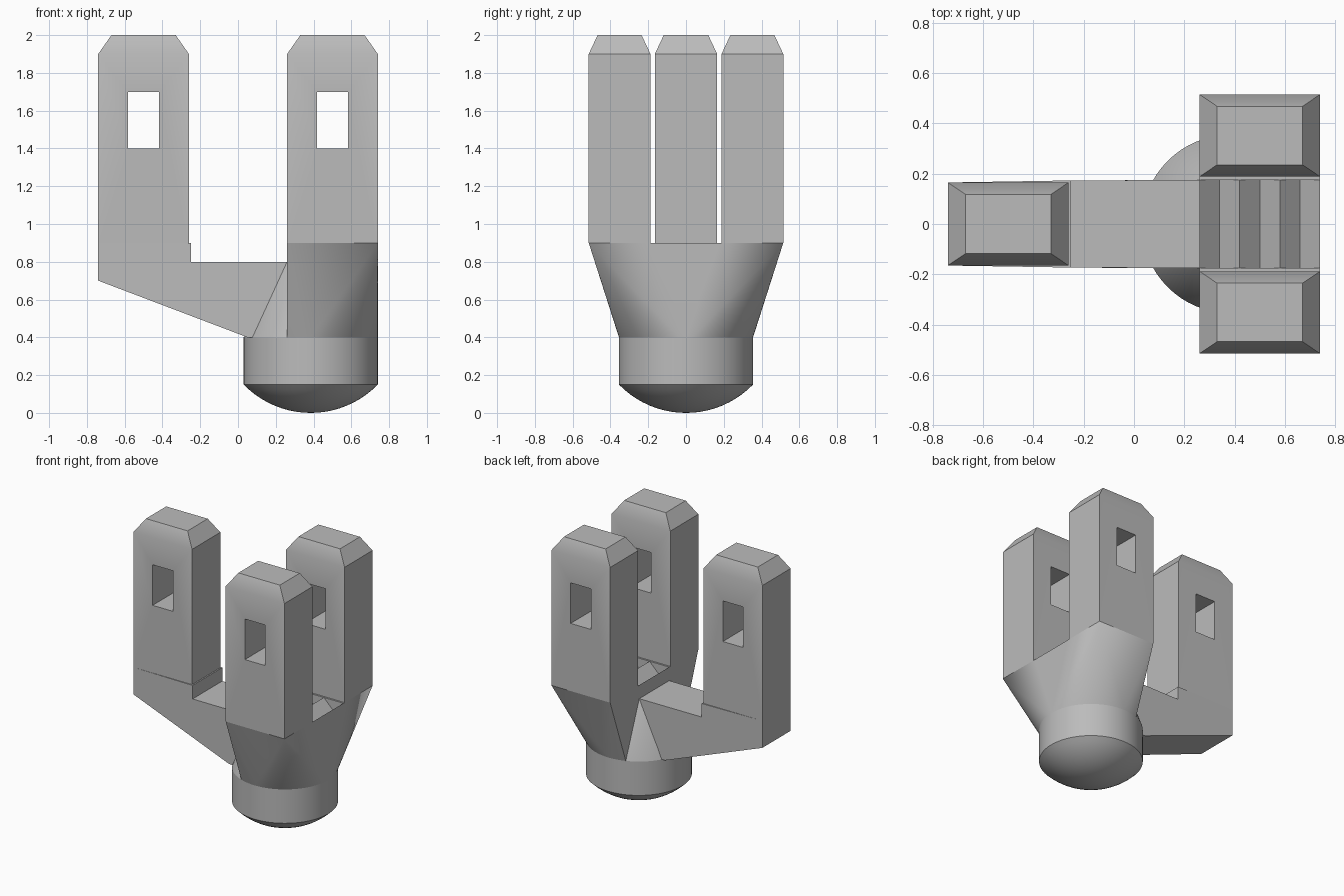
import bpy, bmesh, math
from mathutils import Matrix

old = bpy.data.objects.get("Cube")
if old:
    bpy.data.objects.remove(old, do_unlink=True)

grey = bpy.data.materials.new("plain grey")
grey.use_nodes = True
colour = (0.5, 0.5, 0.5, 1)
grey.diffuse_color = colour
grey.node_tree.nodes["Principled BSDF"].inputs["Base Color"].default_value = colour

CX, R = 0.385, 0.355        # socket centre and radius
X0, X1 = 0.26, 0.74         # near and far side of the twin prongs
OUT, GAP, ARM = 0.515, 0.185, 0.175
SHOULDER, NECK = 0.9, 0.4


def make(name, bm):
    bmesh.ops.recalc_face_normals(bm, faces=bm.faces)
    mesh = bpy.data.meshes.new(name)
    bm.to_mesh(mesh)
    bm.free()
    mesh.materials.append(grey)
    ob = bpy.data.objects.new(name, mesh)
    bpy.context.scene.collection.objects.link(ob)
    return ob


def hull(name, points):
    bm = bmesh.new()
    for p in points:
        bm.verts.new(p)
    res = bmesh.ops.convex_hull(bm, input=bm.verts)
    spare = {g for g in res["geom_interior"] + res["geom_unused"]
             if isinstance(g, bmesh.types.BMVert)}
    bmesh.ops.delete(bm, geom=list(spare), context="VERTS")
    bmesh.ops.dissolve_limit(bm, angle_limit=0.002, verts=bm.verts, edges=bm.edges)
    return make(name, bm)


def prism(name, profile, width):
    """Extrude an x-z profile to both sides; width gives half thickness at x."""
    bm = bmesh.new()
    sides = [[bm.verts.new((x, s * width(x), z)) for x, z in profile] for s in (-1, 1)]
    for side in sides:
        bm.faces.new(side)
    n = len(profile)
    for i in range(n):
        j = (i + 1) % n
        bm.faces.new((sides[0][i], sides[0][j], sides[1][j], sides[1][i]))
    return make(name, bm)


def cut(ob, cutter):
    mod = ob.modifiers.new("cut", "BOOLEAN")
    mod.operation, mod.solver, mod.object = "DIFFERENCE", "EXACT", cutter
    bpy.context.view_layer.update()
    graph = bpy.context.evaluated_depsgraph_get()
    mesh = bpy.data.meshes.new_from_object(ob.evaluated_get(graph))
    ob.modifiers.clear()
    ob.data = mesh
    bpy.data.objects.remove(cutter, do_unlink=True)


def smooth(ob):
    bpy.ops.object.select_all(action="DESELECT")
    ob.select_set(True)
    bpy.context.view_layer.objects.active = ob
    bpy.ops.object.shade_smooth_by_angle(angle=math.radians(30))


def prong(name, x0, x1, y0, y1, bottom):
    """Upright bar with a tapered tip and a rectangular slot."""
    pts = [(x, y, z) for x in (x0, x1) for y in (y0, y1) for z in (bottom, 1.9)]
    pts += [(x, y, 2) for x in (x0 + 0.07, x1 - 0.07) for y in (y0 + 0.047, y1 - 0.047)]
    ob = hull(name, pts)
    mid = (x0 + x1) / 2
    slot = prism("slot_cutter", [(mid + a * 0.083, z) for a, z in
                 ((-1, 1.4), (1, 1.4), (1, 1.7), (-1, 1.7))], lambda x: 1)
    cut(ob, slot)
    smooth(ob)


# Prongs
prong("front_prong", X0, X1, -OUT, -GAP - 0.003, SHOULDER)
prong("back_prong", X0, X1, GAP + 0.003, OUT, SHOULDER)
prong("single_prong", -X1, -X0, -0.165, 0.165, SHOULDER)

# Round socket with a domed underside
dome_r = (R * R + 0.15 ** 2) / 0.3
bm = bmesh.new()
rim = math.asin(R / dome_r)
outline = [(dome_r * math.sin(rim * i / 10), dome_r * (1 - math.cos(rim * i / 10)))
           for i in range(11)] + [(R, NECK), (0, NECK)]
verts = [bm.verts.new((r, 0, z)) for r, z in outline]
edges = [bm.edges.new(pair) for pair in zip(verts, verts[1:])]
bmesh.ops.spin(bm, geom=verts + edges, cent=(0, 0, 0), axis=(0, 0, 1),
               angle=math.tau, steps=64)
bmesh.ops.remove_doubles(bm, verts=bm.verts, dist=0.0005)
bmesh.ops.transform(bm, matrix=Matrix.Translation((CX, 0, 0)), verts=bm.verts)
smooth(make("socket", bm))

# Yoke flaring from the round neck to the twin prongs
ring = [(CX + R * math.cos(a), R * math.sin(a), NECK)
        for a in (math.tau * i / 64 for i in range(64))]
half = math.sqrt(R * R - (CX - X0) ** 2)
flare = [p for p in ring if p[0] > X0 + 0.005]
flare += [(X0, s * half, NECK) for s in (-1, 1)]
flare += [(x, s * OUT, SHOULDER) for x in (X0, X1) for s in (-1, 1)]
yoke = hull("yoke", flare)

# Saw-tooth grooves across the gap between the prongs
step = (X1 - X0) / 6
teeth = [(X0 + i * step, SHOULDER - 0.08 * (i % 2)) for i in range(7)]
cut(yoke, prism("groove_cutter", teeth + [(X1, 0.95), (X0, 0.95)], lambda x: ARM))
smooth(yoke)

# Neck blending the socket into the arm
smooth(hull("neck_blend", ring + [(x, s * ARM, 0.8) for x in (X0, X0 + 0.1) for s in (-1, 1)]))

# Arm carrying the single prong
arm = [(-X1, 0.7), (0.05, NECK), (0.3, NECK), (0.3, 0.8), (-0.25, 0.8),
       (-0.25, SHOULDER), (-X1, SHOULDER)]
prism("arm", arm, lambda x: ARM - 0.01 * max(0, -0.14 - x) / 0.6)
